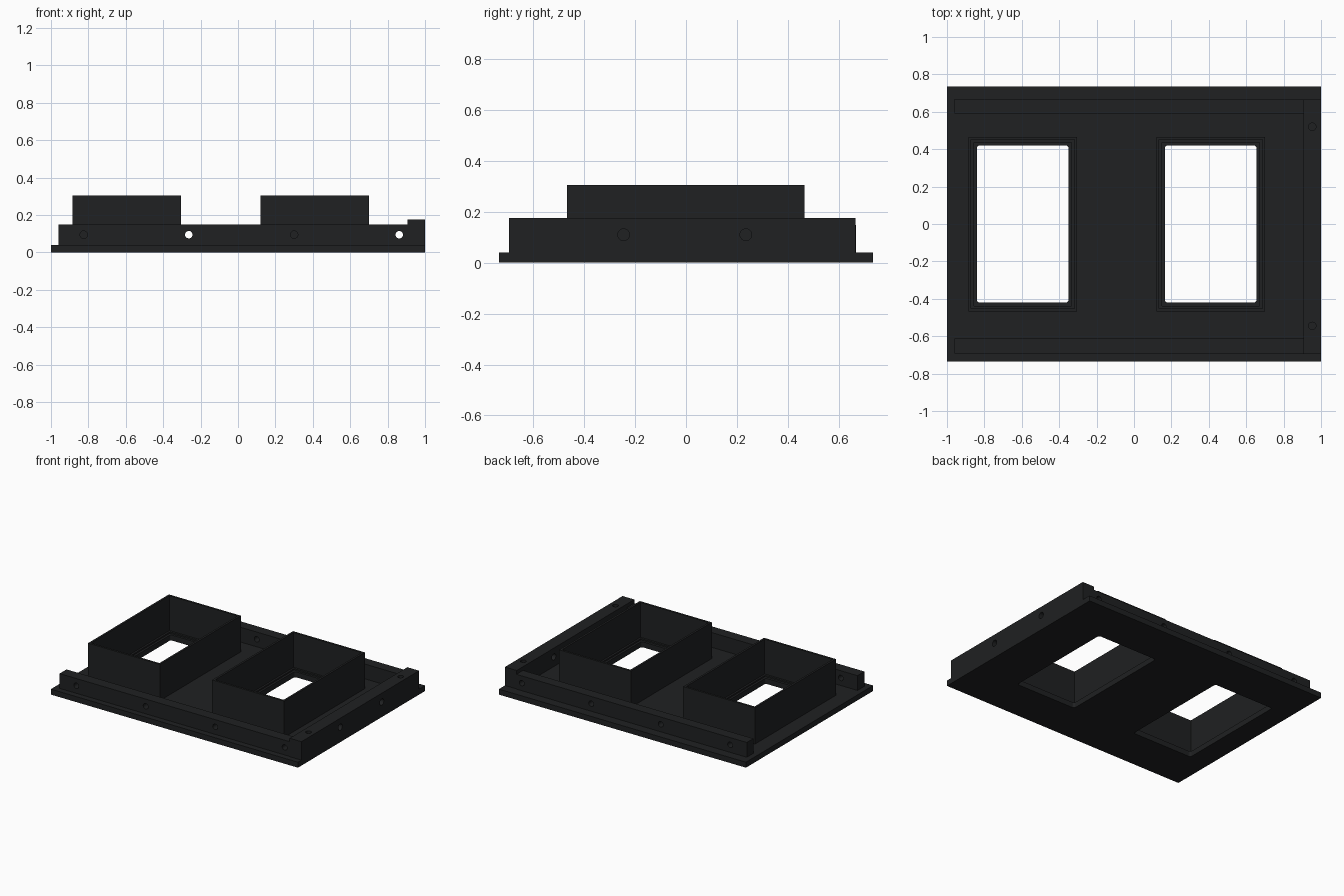
import bpy, bmesh
from mathutils import Matrix, Vector

if "Cube" in bpy.data.objects:
    bpy.data.objects.remove(bpy.data.objects["Cube"])

mat = bpy.data.materials.new("black_coating")
mat.diffuse_color = (0.014, 0.015, 0.016, 1)
mat.use_nodes = True
mat.node_tree.nodes["Principled BSDF"].inputs["Base Color"].default_value = mat.diffuse_color


def box(name, x0, x1, y0, y1, z0, z1, radius=0):
    """Box from its limits, optionally with rounded vertical corners."""
    bm = bmesh.new()
    bmesh.ops.create_cube(bm, size=1, matrix=Matrix.LocRotScale(
        Vector(((x0 + x1) / 2, (y0 + y1) / 2, (z0 + z1) / 2)), None,
        Vector((x1 - x0, y1 - y0, z1 - z0))))
    if radius:
        upright = [e for e in bm.edges
                   if abs(e.verts[0].co.z - e.verts[1].co.z) > 1e-4]
        bmesh.ops.bevel(bm, geom=upright, offset=radius, segments=4,
                        profile=0.5, affect='EDGES')
    return finish(name, bm)


def drill(center, axis, depth, radius=0.02):
    """Round cutter along the given axis."""
    bm = bmesh.new()
    rot = Vector((0, 0, 1)).rotation_difference(Vector(axis)).to_matrix().to_4x4()
    bmesh.ops.create_cone(bm, cap_ends=True, segments=24, radius1=radius,
                          radius2=radius, depth=depth,
                          matrix=Matrix.Translation(center) @ rot)
    return finish("hole_cutter", bm)


def finish(name, bm):
    me = bpy.data.meshes.new(name)
    bm.to_mesh(me)
    bm.free()
    me.materials.append(mat)
    ob = bpy.data.objects.new(name, me)
    bpy.context.collection.objects.link(ob)
    return ob


def cut(ob, cutters):
    """Subtract every cutter, bake the result and remove the cutters."""
    for c in cutters:
        c.hide_render = True
        m = ob.modifiers.new("cut", 'BOOLEAN')
        m.operation, m.solver, m.object = 'DIFFERENCE', 'EXACT', c
    dg = bpy.context.evaluated_depsgraph_get()
    baked = bpy.data.meshes.new_from_object(ob.evaluated_get(dg))
    ob.modifiers.clear()
    ob.data = baked
    for c in cutters:
        bpy.data.objects.remove(c)


# base plate with two rounded window openings
openings = [(-0.84, -0.35), (0.165, 0.655)]
plate = box("base_plate", -1, 1, -0.735, 0.735, 0, 0.04)
cut(plate, [box("window_cutter", a, b, -0.42, 0.42, -0.1, 0.2, 0.015)
            for a, b in openings])

# open ducts standing around the openings, each with a low inner ledge
for side, (a, b) in zip(("left", "right"), openings):
    for part, outer, inner, top in (("duct", 0.046, 0.031, 0.305),
                                    ("duct_ledge", 0.031, 0.016, 0.05)):
        ob = box(f"{side}_{part}", a - outer, b + outer,
                 -0.422 - outer, 0.42 + outer, 0.04, top)
        cut(ob, [box("duct_cutter", a - inner, b + inner,
                     -0.422 - inner, 0.42 + inner, -0.1, 0.5)])

# long rails with four screw holes each
for name, y0, y1 in (("front_rail", -0.692, -0.612), ("back_rail", 0.592, 0.668)):
    rail = box(name, -0.96, 0.905, y0, y1, 0.04, 0.148)
    cut(rail, [drill((x, (y0 + y1) / 2, 0.095), (0, 1, 0), 0.2)
               for x in (-0.825, -0.263, 0.3, 0.862)])

# taller end bar with side holes and top holes
bar = box("end_bar", 0.905, 1, -0.695, 0.665, 0.04, 0.175)
cut(bar, [drill((0.95, y, 0.11), (1, 0, 0), 0.3, 0.023) for y in (-0.245, 0.235)]
    + [drill((0.953, y, 0.16), (0, 0, 1), 0.2) for y in (-0.545, 0.52)])
